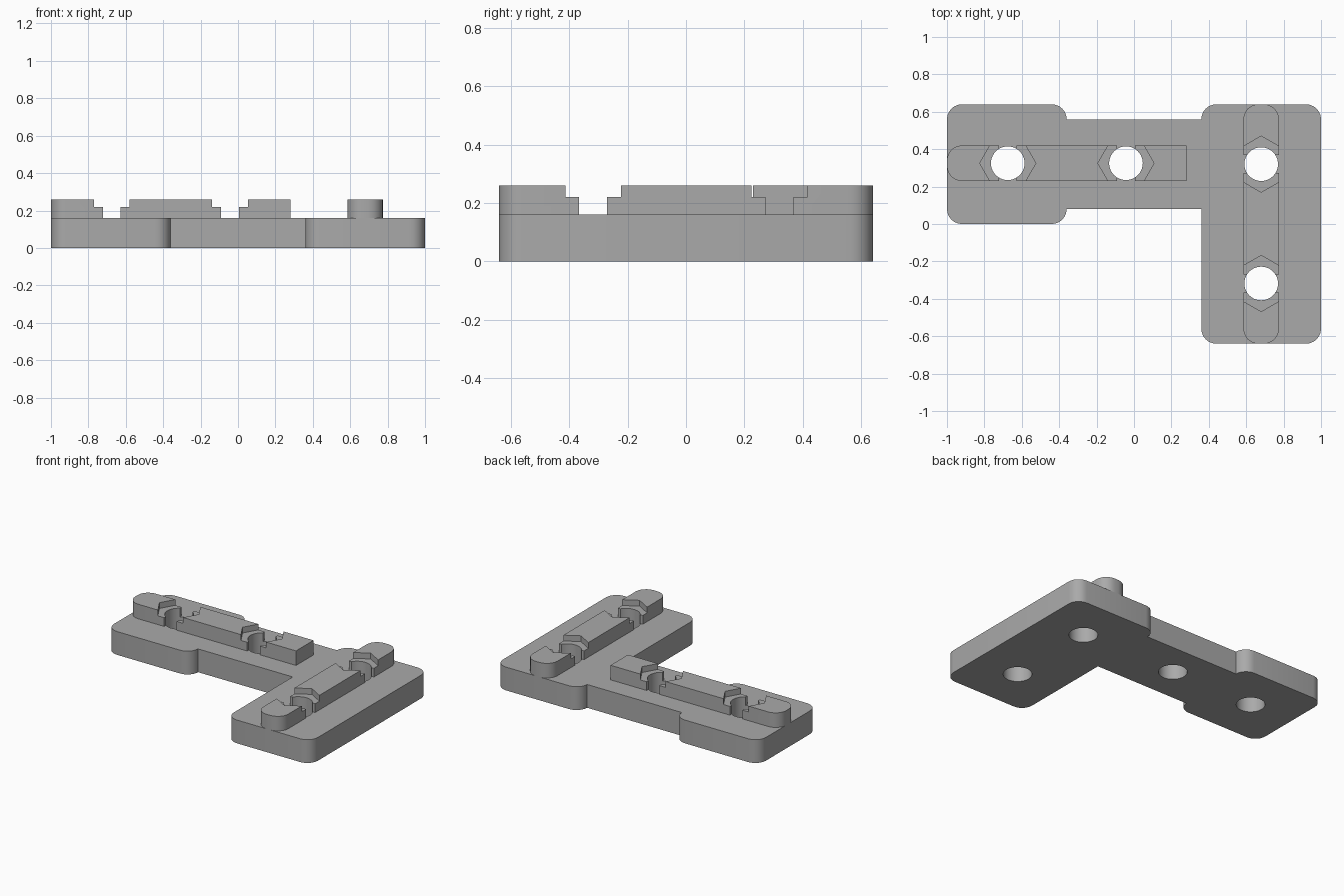
import bpy
import bmesh
from math import pi, cos, sin, radians

cube = bpy.data.objects.get("Cube")
if cube:
    bpy.data.objects.remove(cube, do_unlink=True)

grey = bpy.data.materials.new("plain grey")
grey.use_nodes = True
colour = (0.4, 0.4, 0.4, 1)
grey.diffuse_color = colour
grey.node_tree.nodes["Principled BSDF"].inputs["Base Color"].default_value = colour

BASE_TOP, NUT_FLOOR, RAIL_TOP = 0.16, 0.22, 0.26
RADIUS, HALF_RAIL = 0.08, 0.095


def prism(name, points, z0, z1):
    """Extrude a flat outline between two heights."""
    bm = bmesh.new()
    face = bm.faces.new([bm.verts.new((x, y, z0)) for x, y in points])
    top = bmesh.ops.extrude_face_region(bm, geom=[face])["geom"]
    bmesh.ops.translate(bm, vec=(0, 0, z1 - z0),
                        verts=[v for v in top if isinstance(v, bmesh.types.BMVert)])
    bmesh.ops.recalc_face_normals(bm, faces=bm.faces)
    mesh = bpy.data.meshes.new(name)
    bm.to_mesh(mesh)
    bm.free()
    obj = bpy.data.objects.new(name, mesh)
    bpy.context.collection.objects.link(obj)
    mesh.materials.append(grey)
    return obj


def arc(cx, cy, r, start, end, steps):
    angles = [radians(start + (end - start) * i / steps) for i in range(steps + 1)]
    return [(cx + r * cos(a), cy + r * sin(a)) for a in angles]


def corner(x, y, quadrant):
    """Rounded outer corner; quadrant 0 is +x +y, counted anticlockwise."""
    sx = 1 if quadrant in (0, 3) else -1
    sy = 1 if quadrant in (0, 1) else -1
    start = 90 * quadrant
    return arc(x - sx * RADIUS, y - sy * RADIUS, RADIUS, start, start + 90, 6)


def regular(cx, cy, r, sides, turn=0):
    return arc(cx, cy, r, turn, turn + 360, sides)[:-1]


def box(x0, x1, y0, y1):
    return [(x0, y0), (x1, y0), (x1, y1), (x0, y1)]


def cut(target, cutters):
    """Subtract cutters, bake the result and discard them."""
    for c in cutters:
        mod = target.modifiers.new("cut", "BOOLEAN")
        mod.operation, mod.solver, mod.object = "DIFFERENCE", "EXACT", c
        c.hide_render = True
    graph = bpy.context.evaluated_depsgraph_get()
    baked = bpy.data.meshes.new_from_object(target.evaluated_get(graph))
    target.modifiers.clear()
    target.data = baked
    for c in cutters:
        bpy.data.objects.remove(c, do_unlink=True)


def finish(obj):
    bpy.ops.object.select_all(action="DESELECT")
    obj.select_set(True)
    bpy.context.view_layer.objects.active = obj
    bpy.ops.object.shade_smooth_by_angle(angle=radians(30))


# Bolt positions: two along each arm
cross_y, long_x = 0.325, 0.68
cross_holes = [(-0.675, cross_y), (-0.043, cross_y)]
long_holes = [(long_x, 0.32), (long_x, -0.318)]

# L-shaped base plate, outlined anticlockwise
outline = (corner(-1, 0, 2) + corner(-0.36, 0, 3) + [(0.36, 0.08)]
           + corner(0.36, -0.64, 2) + corner(1, -0.64, 3) + corner(1, 0.64, 0)
           + corner(0.36, 0.64, 1) + corner(-0.36, 0.64, 0) + corner(-1, 0.64, 1))
base = prism("base_plate", outline, 0, BASE_TOP)
cut(base, [prism("bolt_cutter", regular(x, y, 0.09, 40), -0.1, 0.4)
           for x, y in cross_holes + long_holes])
finish(base)


def rail(name, points, holes, lengthwise):
    """Raised rail with bolt holes, side slots and hexagonal nut pockets."""
    obj = prism(name, points, BASE_TOP, RAIL_TOP)
    cutters = []
    for x, y in holes:
        along, across = 0.048, 0.2
        hx, hy = (across, along) if lengthwise else (along, across)
        cutters += [
            prism("bolt_cutter", regular(x, y, 0.09, 40), 0.1, 0.4),
            prism("slot_cutter", box(x - hx, x + hx, y - hy, y + hy), 0.1, 0.4),
            prism("nut_cutter", regular(x, y, 0.15, 6, 90 if lengthwise else 0),
                  NUT_FLOOR, 0.4)]
    cut(obj, cutters)
    finish(obj)


# Cross rail: rounded outer end, square inner end
low, high = cross_y - HALF_RAIL, cross_y + HALF_RAIL
rail("cross_rail", corner(-1, low, 2) + [(0.28, low), (0.28, high)]
     + corner(-1, high, 1), cross_holes, False)

# Long rail: rounded at both ends
left, right = long_x - HALF_RAIL, long_x + HALF_RAIL
rail("long_rail", corner(left, -0.64, 2) + corner(right, -0.64, 3)
     + corner(right, 0.64, 0) + corner(left, 0.64, 1), long_holes, True)
